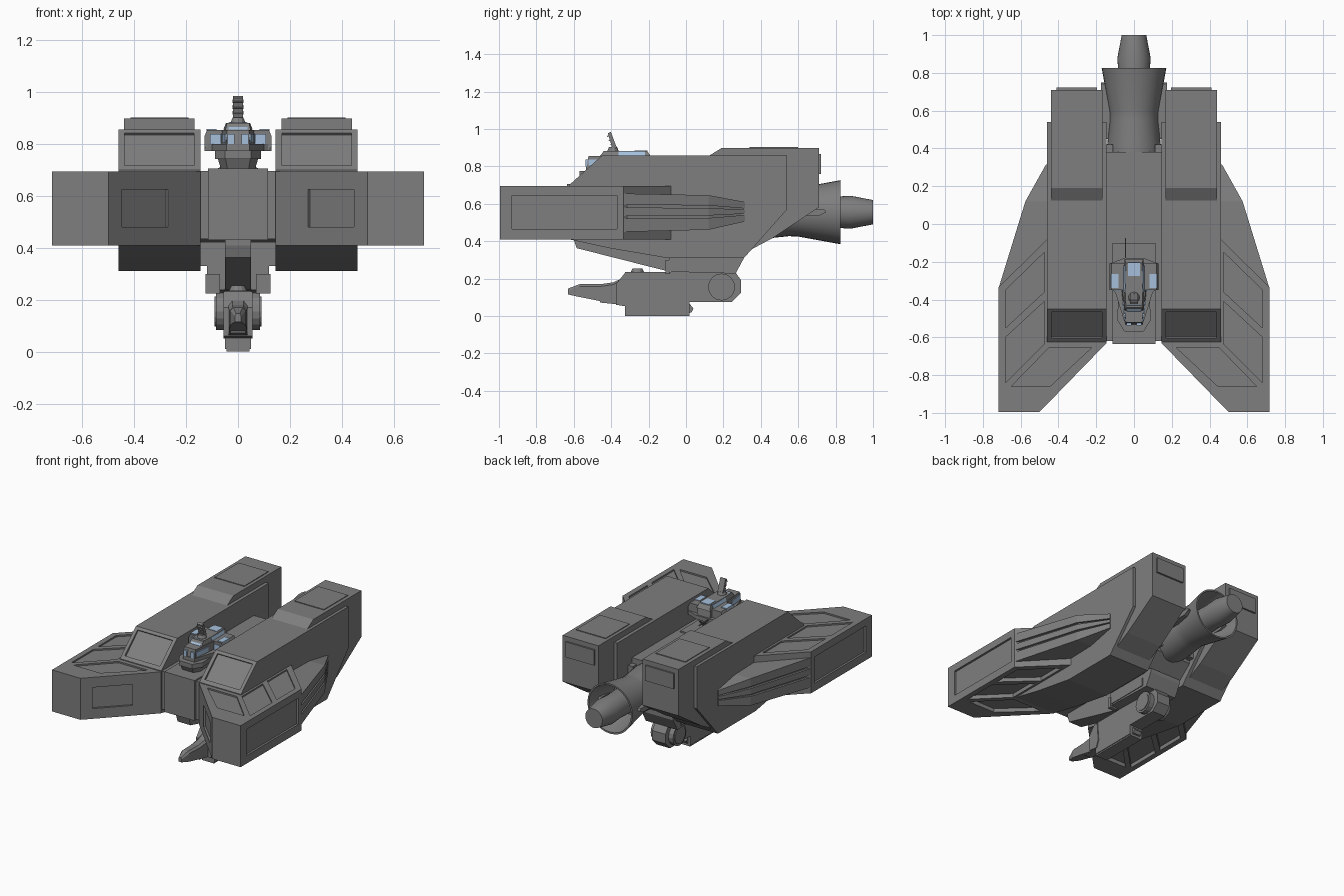
import bpy, bmesh, math
from mathutils import Matrix

if "Cube" in bpy.data.objects:
    bpy.data.objects.remove(bpy.data.objects["Cube"])

glass = bpy.data.materials.new("window_glass")
glass.diffuse_color = (0.38, 0.53, 0.72, 1)
glass.use_nodes = True
glass.node_tree.nodes["Principled BSDF"].inputs["Base Color"].default_value = glass.diffuse_color
plating = bpy.data.materials.new("dark_plating")
plating.diffuse_color = (0.21, 0.21, 0.21, 1)
plating.use_nodes = True
plating.node_tree.nodes["Principled BSDF"].inputs["Base Color"].default_value = plating.diffuse_color


def finish(name, bm, mirror=False, mat=None):
    bmesh.ops.recalc_face_normals(bm, faces=bm.faces)
    me = bpy.data.meshes.new(name)
    bm.to_mesh(me)
    bm.free()
    ob = bpy.data.objects.new(name, me)
    bpy.context.collection.objects.link(ob)
    me.materials.append(mat or plating)
    if mirror:
        ob.modifiers.new("mirror", 'MIRROR')
    return ob


def loft(name, rings, mirror=False, mat=None):
    bm = bmesh.new()
    vs = [[bm.verts.new(p) for p in r] for r in rings]
    n = len(rings[0])
    for a, b in zip(vs, vs[1:]):
        for i in range(n):
            bm.faces.new((a[i], a[(i + 1) % n], b[(i + 1) % n], b[i]))
    bm.faces.new(vs[0])
    bm.faces.new(vs[-1])
    return finish(name, bm, mirror, mat)


def prism(name, axis, pts, a, b, mirror=False, mat=None):
    put = {'x': lambda p, t: (t, p[0], p[1]), 'y': lambda p, t: (p[0], t, p[1]),
           'z': lambda p, t: (p[0], p[1], t)}[axis]
    return loft(name, [[put(p, t) for p in pts] for t in (a, b)], mirror, mat)


def box(name, x, y, z, mirror=False, mat=None):
    return prism(name, 'z', [(x[0], y[0]), (x[1], y[0]), (x[1], y[1]), (x[0], y[1])], z[0], z[1], mirror, mat)


def lathe(name, prof, cz, seg=32):
    ob = loft(name, [[(r * math.cos(k * math.tau / seg), y, cz + r * math.sin(k * math.tau / seg))
                      for k in range(seg)] for y, r in prof])
    bpy.ops.object.select_all(action='DESELECT')
    ob.select_set(True)
    bpy.context.view_layer.objects.active = ob
    bpy.ops.object.shade_smooth_by_angle(angle=math.radians(30))
    return ob


def cylinder(name, axis, c, r, depth, seg, r2=None):
    bm = bmesh.new()
    rot = {'x': Matrix.Rotation(math.pi / 2, 4, 'Y'), 'z': Matrix()}[axis]
    bmesh.ops.create_cone(bm, cap_ends=True, segments=seg, radius1=r, radius2=r if r2 is None else r2,
                          depth=depth, matrix=Matrix.Translation(c) @ rot)
    return finish(name, bm)


def cut(ob, cutters):
    # carve recesses into one half, then mirror it
    ob.modifiers.clear()
    bpy.context.view_layer.objects.active = ob
    for c in cutters:
        m = ob.modifiers.new("recess", 'BOOLEAN')
        m.operation, m.solver, m.object = 'DIFFERENCE', 'EXACT', c
        bpy.ops.object.modifier_apply(modifier=m.name)
        bpy.data.objects.remove(c)
    ob.modifiers.new("mirror", 'MIRROR')


# Twin hulls with a recessed sloped front panel
hull = prism("hull", 'x', [(-.625, .70), (-.45, .857), (.54, .857), (.54, .57), (.31, .31), (-.1, .31),
                           (-.41, .363), (-.625, .41)], .145, .46, True)
cut(hull, [prism("c", 'x', [(-.611, .725), (-.595, .707), (-.459, .835), (-.475, .853)], .17, .437)])
prism("hull_rear", 'x', [(.12, .855), (.19, .898), (.71, .898), (.71, .58), (.46, .415), (.3, .33), (.1, .4)],
      .168, .44, True)
box("hull_top_panel", (.19, .415), (.34, .60), (.89, .903), True)
box("hull_rear_hatch", (.195, .41), (.70, .722), (.76, .865), True)

# Forward wings with recessed bays above, below and on the sides
wing = prism("wing", 'z', [(.145, -.63), (.50, -.995), (.717, -.995), (.717, -.335), (.46, -.08), (.145, -.08)],
             .41, .695, True)
bays = [[(.475, -.15), (.68, -.35), (.68, -.55), (.475, -.36)],
        [(.475, -.41), (.68, -.60), (.68, -.84), (.475, -.635)],
        [(.225, -.655), (.45, -.655), (.65, -.86), (.445, -.86)]]
cuts = []
for p in bays:
    cuts += [prism("c", 'z', p, .685, .75), prism("c", 'z', p, .35, .437)]
cuts += [box("c", (.703, .75), (-.93, -.37), (.465, .645)),
         prism("c", 'z', [(.262, -.765), (.278, -.749), (.458, -.931), (.442, -.947)], .48, .625)]
cut(wing, cuts)


# Layered tapering fins behind the wings
def fin(name, bands, inset):
    for i, (z0, z1, e0, e1) in enumerate(bands):
        rings = [[(.44, y, a), (x - inset, y, a), (x - inset, y, b), (.44, y, b)]
                 for y, x, a, b in ((-.34, .717, z0, z1), (.12, .575, z0 * .8 + e0 * .2, z1 * .8 + e1 * .2),
                                    (.315, .466, e0, e1))]
        loft(f"{name}_{i}", rings, True)


fin("fin_layer", [(.45, .52, .505, .54), (.535, .58, .547, .568), (.595, .655, .575, .61)], 0)
fin("fin_core", [(.46, .64, .51, .60)], .016)

# Central body, front block, and keel with a narrow wedge spine
prism("center_body", 'x', [(-.62, .435), (-.62, .697), (.38, .697), (.38, .44), (.25, .33), (-.09, .33),
                           (-.09, .42)], -.146, .146)
box("front_block", (-.115, .115), (-.635, -.1), (.43, .706))
prism("keel_spine", 'x', [(-.60, .45), (-.60, .41), (-.585, .363), (-.1, .24), (-.05, .24), (-.05, .45)],
      -.05, .05)
prism("keel", 'x', [(-.09, .34), (-.09, .237), (.265, .227), (.31, .31), (.31, .34)], -.12, .12)
box("keel_rail", (.07, .126), (-.11, -.085), (.225, .30), True)
box("keel_rail_panel", (.10, .125), (-.08, .23), (.245, .30), True)

# Main engine: bell with open rear, and central plug
lathe("engine_bell", [(.34, .14), (.42, .142), (.55, .128), (.60, .130), (.825, .171), (.825, .16), (.62, .115)], .555)
lathe("engine_plug", [(.60, .09), (.78, .082), (.88, .088), (1.0, .065)], .555)
box("engine_clamp", (.11, .145), (.36, .42), (.46, .66), True)
prism("engine_strut", 'x', [(.45, .535), (.45, .57), (.74, .57), (.75, .555), (.71, .535)], .12, .175, True)

# Gun pod slung under the keel
prism("pod_body", 'x', [(-.325, .01), (-.325, .235), (.02, .235), (.02, .01)], -.05, .05)
box("pod_skid", (-.045, .045), (-.325, .02), (0, .018))
prism("pod_arm", 'x', [(0, .075), (0, .26), (.26, .24), (.295, .19), (.295, .125), (.245, .075)], -.05, .05)
cylinder("pod_pivot", 'x', (0, .19, .155), .072, .17, 16)
cylinder("pod_pivot_cap", 'x', (0, .19, .155), .058, .18, 16)
prism("pod_rear_latch", 'x', [(0, .01), (.03, .02), (.04, .04), (.02, .065), (0, .065)], -.03, .03)
prism("pod_shield", 'x', [(-.375, .06), (-.375, .17), (-.325, .232), (-.30, .225), (-.29, .10), (-.31, .05)],
      -.056, .056)
loft("pod_barrel", [[(-w, y, a), (w, y, a), (w, y, b), (w * .6, y, b + .012), (-w * .6, y, b + .012), (-w, y, b)]
                    for y, w, a, b in ((-.63, .012, .115, .135), (-.57, .03, .102, .158), (-.46, .035, .08, .158),
                                       (-.39, .036, .065, .168), (-.34, .036, .06, .19))])
prism("pod_under_barrel", 'x', [(-.46, .072), (-.46, .10), (-.34, .10), (-.34, .06)], -.028, .028)
cylinder("pod_dome", 'z', (0, -.26, .24), .04, .03, 12, r2=.025)


# Bridge: flared neck, side pods and stepped cabin
def slab(name, ring, z0, z1, k=1.0, mat=None):
    cy = sum(p[1] for p in ring) / len(ring)
    return loft(name, [[(x, y, z0) for x, y in ring], [(x * k, cy + (y - cy) * k, z1) for x, y in ring]], False, mat)


slab("bridge_neck", [(-.04, -.54), (.04, -.54), (.065, -.50), (.06, -.42), (.045, -.25), (-.045, -.25),
                     (-.06, -.42), (-.065, -.50)], .70, .745, 1.2)
slab("bridge_neck_cap", [(-.05, -.57), (.05, -.57), (.088, -.51), (.085, -.42), (.06, -.22), (-.06, -.22),
                         (-.085, -.42), (-.088, -.51)], .743, .775)
slab("bridge_deck", [(-.045, -.535), (.045, -.535), (.10, -.36), (.13, -.34), (.13, -.21), (.05, -.18), (-.05, -.18),
                     (-.13, -.21), (-.13, -.34), (-.10, -.36)], .773, .80)
slab("bridge_cabin", [(-.045, -.53), (.045, -.53), (.065, -.36), (.05, -.19), (-.05, -.19), (-.065, -.36)],
     .80, .855, .95)
slab("bridge_roof", [(-.05, -.46), (.05, -.46), (.055, -.36), (.05, -.185), (-.05, -.185), (-.055, -.36)],
     .85, .882, .85)
prism("bridge_side_pod", 'y', [(.05, .78), (.115, .775), (.13, .79), (.13, .83), (.118, .855), (.05, .855)],
      -.35, -.21, True)
box("pod_front_window", (.066, .108), (-.356, -.34), (.80, .838), True, glass)
box("pod_top_window", (.082, .122), (-.34, -.265), (.84, .859), True, glass)
box("cabin_front_window", (.014, .04), (-.537, -.52), (.80, .838), True, glass)
prism("cabin_side_window", 'z', [(.04, -.52), (.05, -.52), (.062, -.41), (.05, -.41)], .805, .838, True, glass)
prism("roof_front_window", 'x', [(-.462, .856), (-.43, .884), (-.415, .876), (-.44, .854)], -.036, .036, False, glass)
box("roof_rear_window", (-.032, .032), (-.275, -.205), (.87, .885), False, glass)
prism("roof_side_window", 'y', [(.046, .857), (.056, .857), (.048, .879), (.04, .879)], -.36, -.22, True, glass)

# Tilted antenna and thin mast
cylinder("antenna_base", 'z', (0, -.39, .89), .032, .025, 10, r2=.022)
prism("antenna_panel", 'x', [(-.392, .89), (-.370, .90), (-.402, .985), (-.418, .977)], -.02, .02)
for i in range(3):
    y, z = -.391 - .009 * i, .918 + .022 * i
    prism(f"antenna_rib_{i}", 'x', [(y - .012, z - .004), (y + .012, z + .004), (y + .010, z + .01), (y - .014, z)],
          -.022, .022)
box("thin_mast", (-.048, -.042), (-.20, -.075), (.79, .797))
